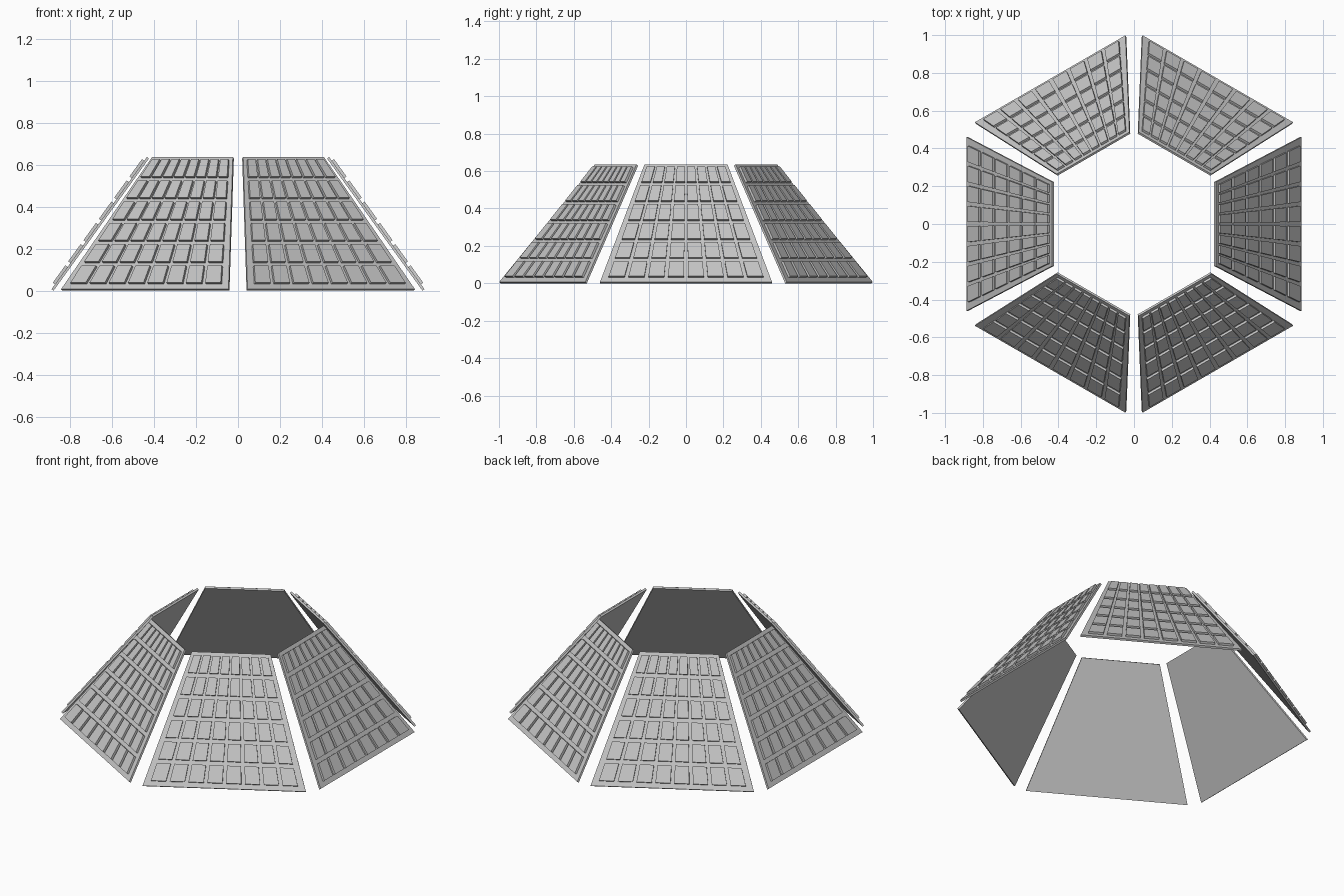
import bpy, bmesh, math
from mathutils import Vector, Matrix

if "Cube" in bpy.data.objects:
    bpy.data.objects.remove(bpy.data.objects["Cube"])

grey = bpy.data.materials.new("light grey")
grey.diffuse_color = (0.55, 0.55, 0.55, 1)
grey.use_nodes = True
grey.node_tree.nodes["Principled BSDF"].inputs["Base Color"].default_value = grey.diffuse_color

# Sloping trapezoid panel: inner face from the ground edge to the top edge
BASE = Vector((0.878, 0, 0))
TOP = Vector((0.424, 0, 0.629))
W_BASE, W_TOP = 0.46, 0.222
NORMAL = Vector((TOP.z, 0, BASE.x - TOP.x)).normalized()
PANEL_T, TILE_T = 0.012, 0.013
ROWS, COLS = 6, 8


def point(u, v, h):
    """u across (-1..1), v up the slope (0..1), h above the inner face."""
    p = BASE.lerp(TOP, v) + NORMAL * h
    p.y += u * (W_BASE + (W_TOP - W_BASE) * v)
    return p


def slab(bm, u0, u1, v0, v1, h0, h1):
    """Tapered block lying on the slope."""
    corners = [(u0, v0), (u1, v0), (u1, v1), (u0, v1)]
    lo = [bm.verts.new(point(u, v, h0)) for u, v in corners]
    hi = [bm.verts.new(point(u, v, h1)) for u, v in corners]
    bm.faces.new(lo[::-1])
    bm.faces.new(hi)
    for i in range(4):
        j = (i + 1) % 4
        bm.faces.new((lo[i], lo[j], hi[j], hi[i]))


def make_mesh(name, blocks):
    bm = bmesh.new()
    for b in blocks:
        slab(bm, *b)
    bmesh.ops.recalc_face_normals(bm, faces=bm.faces)
    me = bpy.data.meshes.new(name)
    bm.to_mesh(me)
    bm.free()
    me.materials.append(grey)
    return me


# Backing panel and its grid of raised tiles
panel = make_mesh("panel", [(-1, 1, 0, 1, 0, PANEL_T)])
tiles = []
u_step, v_step = 1.88 / COLS, 0.965 / ROWS
for r in range(ROWS):
    v0 = 0.037 + r * v_step
    for c in range(COLS):
        u0 = -0.94 + (c + 0.1) * u_step
        tiles.append((u0, u0 + 0.8 * u_step, v0, v0 + 0.81 * v_step,
                      PANEL_T - 0.001, PANEL_T + TILE_T))
tile_grid = make_mesh("tile_grid", tiles)

# Six panels around the ring
for i in range(6):
    turn = Matrix.Rotation(math.radians(60 * i), 4, 'Z')
    for name, me in (("panel", panel), ("tile_grid", tile_grid)):
        ob = bpy.data.objects.new(f"{name}_{i + 1}", me)
        ob.matrix_world = turn
        bpy.context.collection.objects.link(ob)
